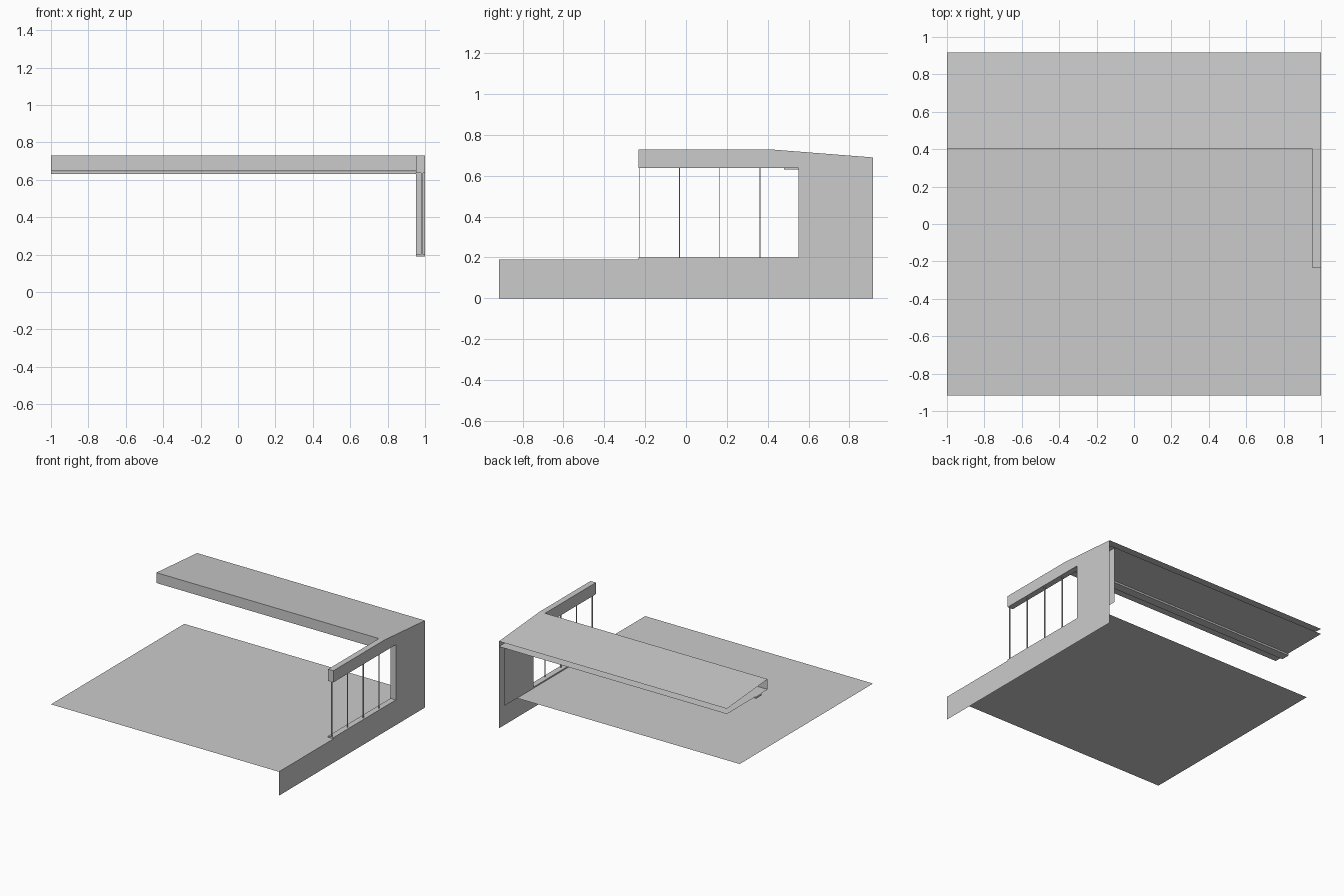
import bpy, bmesh

if "Cube" in bpy.data.objects:
    bpy.data.objects.remove(bpy.data.objects["Cube"])


def sheet(name, *polys):
    """Object made of flat single-sided polygons."""
    bm = bmesh.new()
    for pts in polys:
        bm.faces.new([bm.verts.new(p) for p in pts])
    bmesh.ops.remove_doubles(bm, verts=bm.verts, dist=1e-5)
    me = bpy.data.meshes.new(name)
    bm.to_mesh(me)
    bm.free()
    ob = bpy.data.objects.new(name, me)
    bpy.context.collection.objects.link(ob)
    return ob


def flat(x0, x1, y0, y1, z):
    return [(x0, y0, z), (x1, y0, z), (x1, y1, z), (x0, y1, z)]


def side(x, pts):
    return [(x, y, z) for y, z in pts]


def across(y, x0, x1, z0, z1):
    return [(x0, y, z0), (x1, y, z0), (x1, y, z1), (x0, y, z1)]


def box(name, x0, x1, y0, y1, z0, z1):
    bm = bmesh.new()
    bmesh.ops.create_cube(bm, size=1)
    for v in bm.verts:
        v.co = ((x0 + x1) / 2 + v.co.x * (x1 - x0),
                (y0 + y1) / 2 + v.co.y * (y1 - y0),
                (z0 + z1) / 2 + v.co.z * (z1 - z0))
    me = bpy.data.meshes.new(name)
    bm.to_mesh(me)
    bm.free()
    ob = bpy.data.objects.new(name, me)
    bpy.context.collection.objects.link(ob)
    return ob


XI, XO = 0.953, 1.0          # inner and outer wall faces
FRONT, BACK = -0.916, 0.916  # plot depth
Y0, Y1 = -0.232, 0.558       # window opening
RIDGE = 0.405                # front edge of sloping roof
FLOOR, SILL, HEAD, TOP, EAVE = 0.19, 0.20, 0.643, 0.73, 0.69

# floor slab
sheet("floor", flat(-1, XO, FRONT, 0.755, FLOOR))

# outer wall face wrapping the window opening
sheet("outer_wall", side(XO, [
    (FRONT, 0), (BACK, 0), (BACK, EAVE), (RIDGE, TOP), (Y0, TOP),
    (Y0, HEAD), (Y1, HEAD), (Y1, FLOOR), (FRONT, FLOOR)]))

# inner wall face, jamb and header
sheet("inner_wall", side(XI, [(Y1, FLOOR), (BACK, FLOOR), (BACK, HEAD), (Y1, HEAD)]),
      across(Y1, XI, XO, FLOOR, HEAD))
sheet("window_header",
      side(XI, [(Y0, HEAD), (RIDGE, HEAD), (RIDGE, TOP), (Y0, TOP)]),
      across(Y0, XI, XO, HEAD, TOP),
      flat(XI, XO, Y0, RIDGE, TOP),
      flat(XI, XO, Y0, Y1, HEAD))

# roof: slope, front fascia and ceiling, open at the back and left
sheet("roof",
      [(-1, RIDGE, TOP), (XO, RIDGE, TOP), (XO, BACK, EAVE), (-1, BACK, EAVE)],
      across(RIDGE, -1, XI, 0.648, TOP),
      flat(-1, XO, RIDGE, BACK, 0.648))

# track under the ceiling
box("ceiling_track", -1, XI, 0.48, 0.55, 0.63, 0.644)

# window frame and mullions
box("window_sill", XI, XO, Y0, Y1, FLOOR, SILL)
box("window_jamb", XI, XO, Y1 - 0.008, Y1, SILL, HEAD)
box("window_head", XI, XO, Y0, Y1, HEAD - 0.005, HEAD)
for i in range(4):
    y = Y0 + 0.001 + i * 0.197
    box(f"mullion_{i + 1}", 0.979, 0.988, y, y + 0.004, SILL, HEAD)
